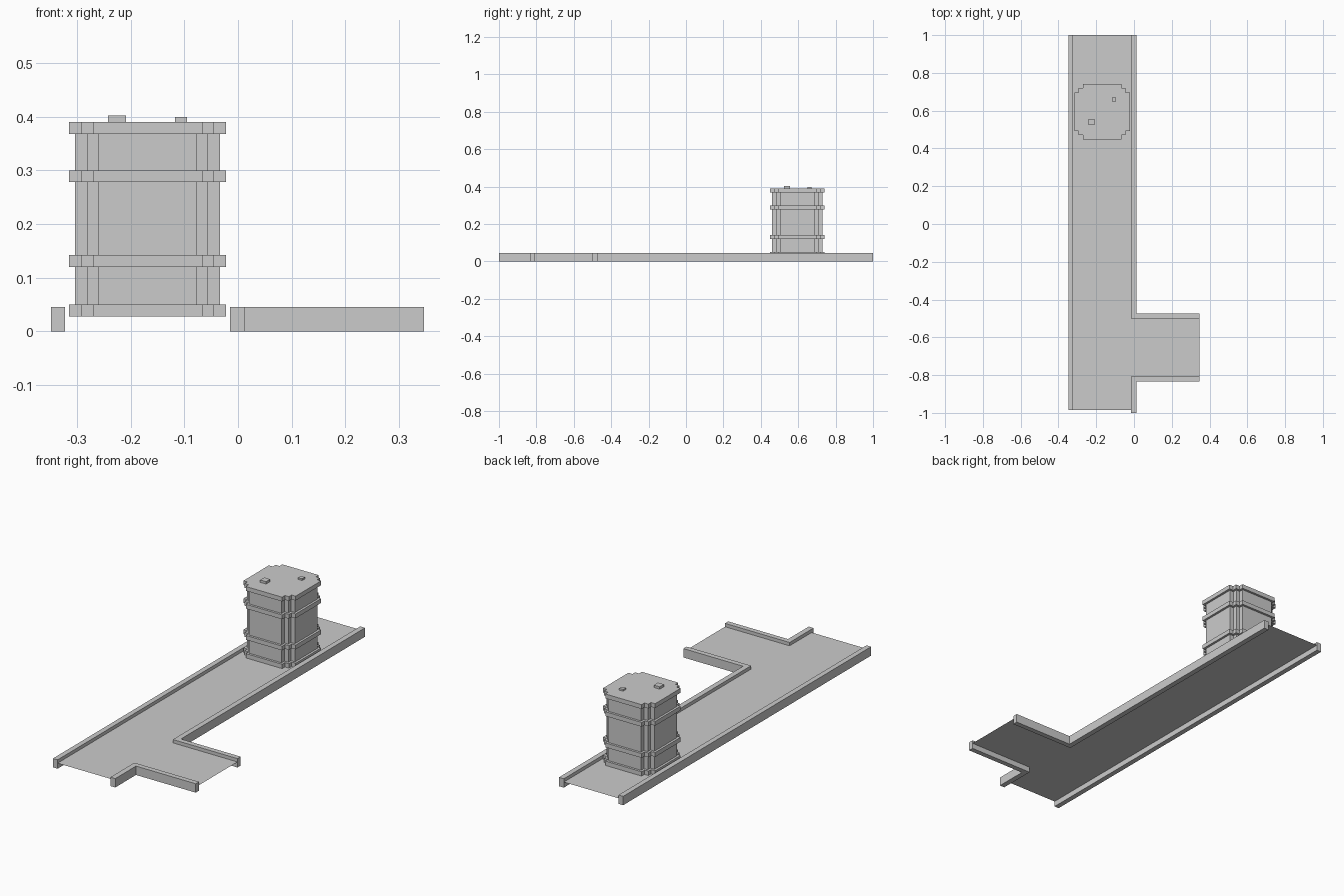
import bpy, bmesh

if "Cube" in bpy.data.objects:
    bpy.data.objects.remove(bpy.data.objects["Cube"])

def prism(name, outline, z0, z1):
    """Extrude a flat XY outline from z0 to z1 (a single face when z0 == z1)."""
    bm = bmesh.new()
    face = bm.faces.new([bm.verts.new((x, y, z0)) for x, y in outline])
    face.normal_update()
    if face.normal.z < 0:
        face.normal_flip()
    if z1 > z0:
        ext = bmesh.ops.extrude_face_region(bm, geom=[face], use_keep_orig=True)
        verts = [g for g in ext["geom"] if isinstance(g, bmesh.types.BMVert)]
        bmesh.ops.translate(bm, verts=verts, vec=(0, 0, z1 - z0))
        bmesh.ops.recalc_face_normals(bm, faces=bm.faces[:])
    mesh = bpy.data.meshes.new(name)
    bm.to_mesh(mesh)
    bm.free()
    obj = bpy.data.objects.new(name, mesh)
    bpy.context.collection.objects.link(obj)
    return obj

def rect(x0, x1, y0, y1):
    return [(x0, y0), (x1, y0), (x1, y1), (x0, y1)]

def stepped_outline(cx, cy, a, b, c):
    """Square with two-step notched corners; a, b, c are the half widths."""
    corner = [(a, c), (b, c), (b, b), (c, b), (c, a)]
    pts = []
    for _ in range(4):
        pts += [(cx + x, cy + y) for x, y in corner]
        corner = [(-y, x) for x, y in corner]
    return pts

FLOOR, WALL = 0.028, 0.045
XL, XR, XI, XO = -0.348, 0.347, -0.015, 0.012

# T-shaped floor sheet
prism("floor", [(XL, -0.985), (0, -0.985), (0, -0.82), (XR, -0.82),
                (XR, -0.487), (0, -0.487), (0, 1), (XL, 1)], FLOOR, FLOOR)

# Kerb walls: one straight, two L-shaped around the side branch
prism("left_wall", rect(XL, -0.322, -0.985, 1), 0, WALL)
prism("rear_corner_wall", [(XI, -0.5), (XR, -0.5), (XR, -0.474),
                           (XO, -0.474), (XO, 1), (XI, 1)], 0, WALL)
prism("front_corner_wall", [(XI, -1), (XO, -1), (XO, -0.834), (XR, -0.834),
                            (XR, -0.808), (XI, -0.808)], 0, WALL)

# Barrel body and its four hoops
CX, CY = -0.1685, 0.595
prism("barrel_body", stepped_outline(CX, CY, 0.135, 0.1125, 0.091), 0.035, 0.385)
for i, z in enumerate((0.028, 0.12, 0.278, 0.368)):
    prism(f"barrel_hoop_{i + 1}", stepped_outline(CX, CY, 0.1465, 0.124, 0.102), z, z + 0.022)

# Bungs on the lid
prism("large_bung", rect(-0.242, -0.209, 0.523, 0.556), 0.388, 0.402)
prism("small_bung", rect(-0.117, -0.095, 0.649, 0.671), 0.388, 0.399)
